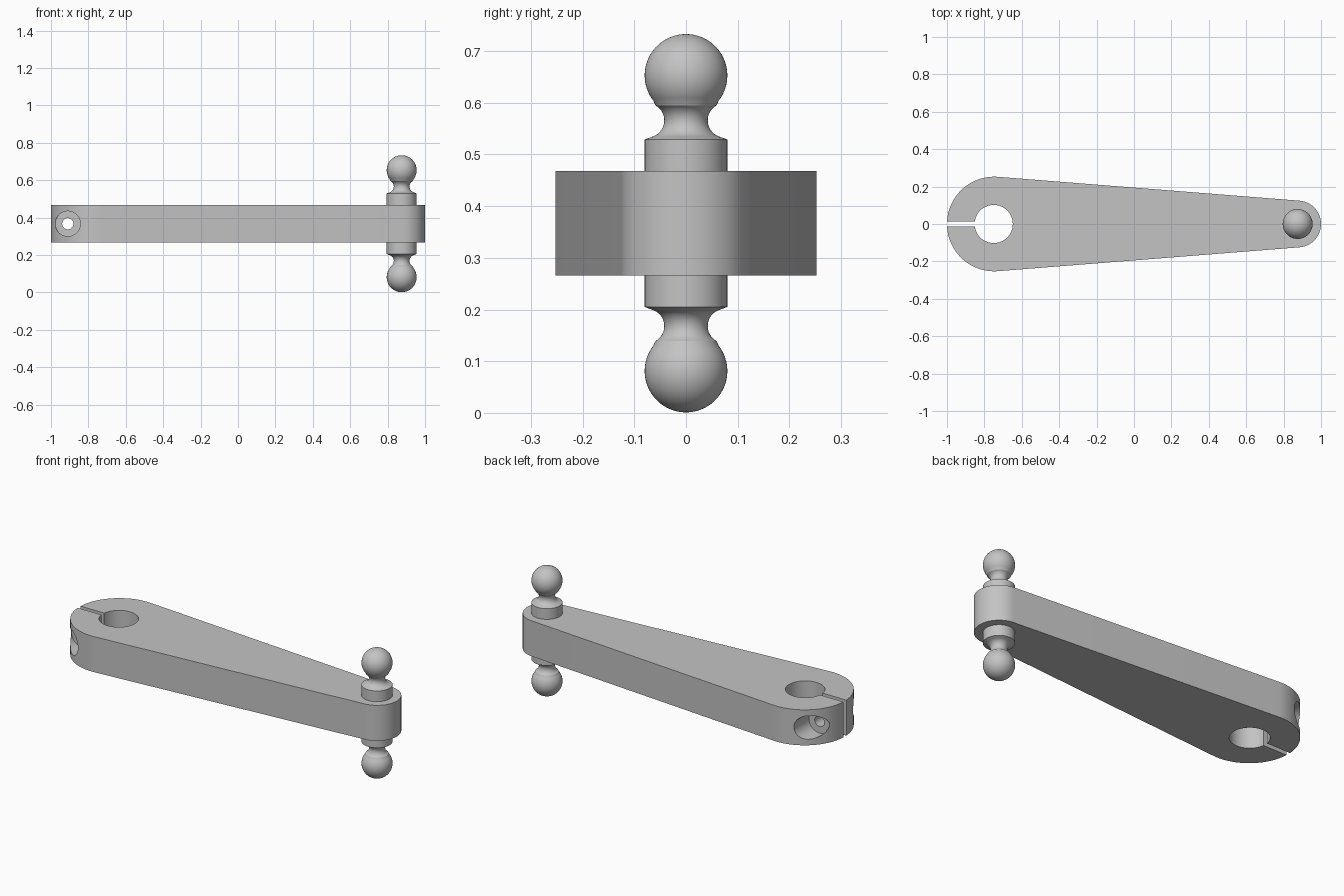
import bpy, bmesh
from math import acos, sin, cos, pi, sqrt
from mathutils import Matrix, Vector

if "Cube" in bpy.data.objects:
    bpy.data.objects.remove(bpy.data.objects["Cube"], do_unlink=True)

steel = bpy.data.materials.new("grey steel")
steel.use_nodes = True
GREY = (0.55, 0.55, 0.55, 1)
steel.diffuse_color = GREY
steel.node_tree.nodes["Principled BSDF"].inputs["Base Color"].default_value = GREY

MID = 0.367                # height of the arm's centre line
HALF = 0.101               # half thickness of the arm
BIG_X, BIG_R = -0.747, 0.253
TIP_X, TIP_R = 0.875, 0.125
BOLT_X = -0.91


def make(name, bm):
    bmesh.ops.recalc_face_normals(bm, faces=bm.faces[:])
    mesh = bpy.data.meshes.new(name)
    bm.to_mesh(mesh)
    bm.free()
    mesh.materials.append(steel)
    ob = bpy.data.objects.new(name, mesh)
    bpy.context.collection.objects.link(ob)
    return ob


def cylinder(name, r, length, centre, turn=0):
    bm = bmesh.new()
    place = Matrix.Translation(centre) @ Matrix.Rotation(turn, 4, 'X')
    bmesh.ops.create_cone(bm, cap_ends=True, segments=64, radius1=r, radius2=r,
                          depth=length, matrix=place)
    return make(name, bm)


def box(name, size, centre):
    bm = bmesh.new()
    bmesh.ops.create_cube(bm, size=1, matrix=Matrix.Translation(centre)
                          @ Matrix.Diagonal((*size, 1)))
    return make(name, bm)


def cut(ob, cutter):
    cutter.hide_render = True
    mod = ob.modifiers.new("cut", 'BOOLEAN')
    mod.operation, mod.solver, mod.object = 'DIFFERENCE', 'EXACT', cutter
    bpy.context.view_layer.update()
    graph = bpy.context.evaluated_depsgraph_get()
    result = bpy.data.meshes.new_from_object(ob.evaluated_get(graph))
    ob.modifiers.clear()
    ob.data = result
    bpy.data.objects.remove(cutter, do_unlink=True)


def smooth(ob):
    bpy.ops.object.select_all(action='DESELECT')
    ob.select_set(True)
    bpy.context.view_layer.objects.active = ob
    bpy.ops.object.shade_smooth_by_angle(angle=pi / 6)


def arc(cx, cy, r, start, end, n):
    angles = [start + (end - start) * i / n for i in range(n + 1)]
    return [(cx + r * cos(a), cy + r * sin(a)) for a in angles]


# Tapered arm: two end arcs joined by their tangents
t = acos((BIG_R - TIP_R) / (TIP_X - BIG_X))
outline = arc(TIP_X, 0, TIP_R, -t, t, 40) + arc(BIG_X, 0, BIG_R, t, 2 * pi - t, 64)
bm = bmesh.new()
face = bm.faces.new([bm.verts.new((x, y, MID - HALF)) for x, y in outline])
ext = bmesh.ops.extrude_face_region(bm, geom=[face])
bmesh.ops.translate(bm, vec=(0, 0, 2 * HALF),
                    verts=[v for v in ext["geom"] if isinstance(v, bmesh.types.BMVert)])
arm = make("clamp_arm", bm)

# Shaft bore, clamping slot, bolt hole and its counterbores
cut(arm, cylinder("bore_cutter", 0.102, 1, (-0.75, 0, MID)))
cut(arm, box("slot_cutter", (0.4, 0.026, 1), (-1, 0, MID)))
cut(arm, cylinder("bolt_cutter", 0.03, 1, (BOLT_X, 0, MID), pi / 2))
for side in (-1, 1):
    cut(arm, cylinder("counterbore_cutter", 0.067, 0.3,
                      (BOLT_X, side * 0.25, MID), pi / 2))
smooth(arm)

# Double ball stud: half profile mirrored about the arm's centre, then lathed
BALL_R, BALL_Z = 0.08, 0.286
NECK_X, NECK_Z, NECK_R = 0.075, 0.199, 0.033
neck = arc(NECK_X, NECK_Z, NECK_R, 1.4 * pi, 0.66 * pi, 14)
join = neck[-1][0]
ball_start = -acos(join / BALL_R)
upper = [(0.08, 0.162)] + neck + arc(0, BALL_Z, BALL_R, ball_start, pi / 2, 28)[1:]
profile = [(r, -z) for r, z in reversed(upper)] + upper
bm = bmesh.new()
points = [bm.verts.new((TIP_X + max(r, 0), 0, MID + z)) for r, z in profile]
edges = [bm.edges.new(pair) for pair in zip(points, points[1:])]
bmesh.ops.spin(bm, geom=points + edges, cent=(TIP_X, 0, 0), axis=(0, 0, 1),
               angle=2 * pi, steps=56)
bmesh.ops.remove_doubles(bm, verts=bm.verts[:], dist=0.0001)
smooth(make("double_ball_stud", bm))
